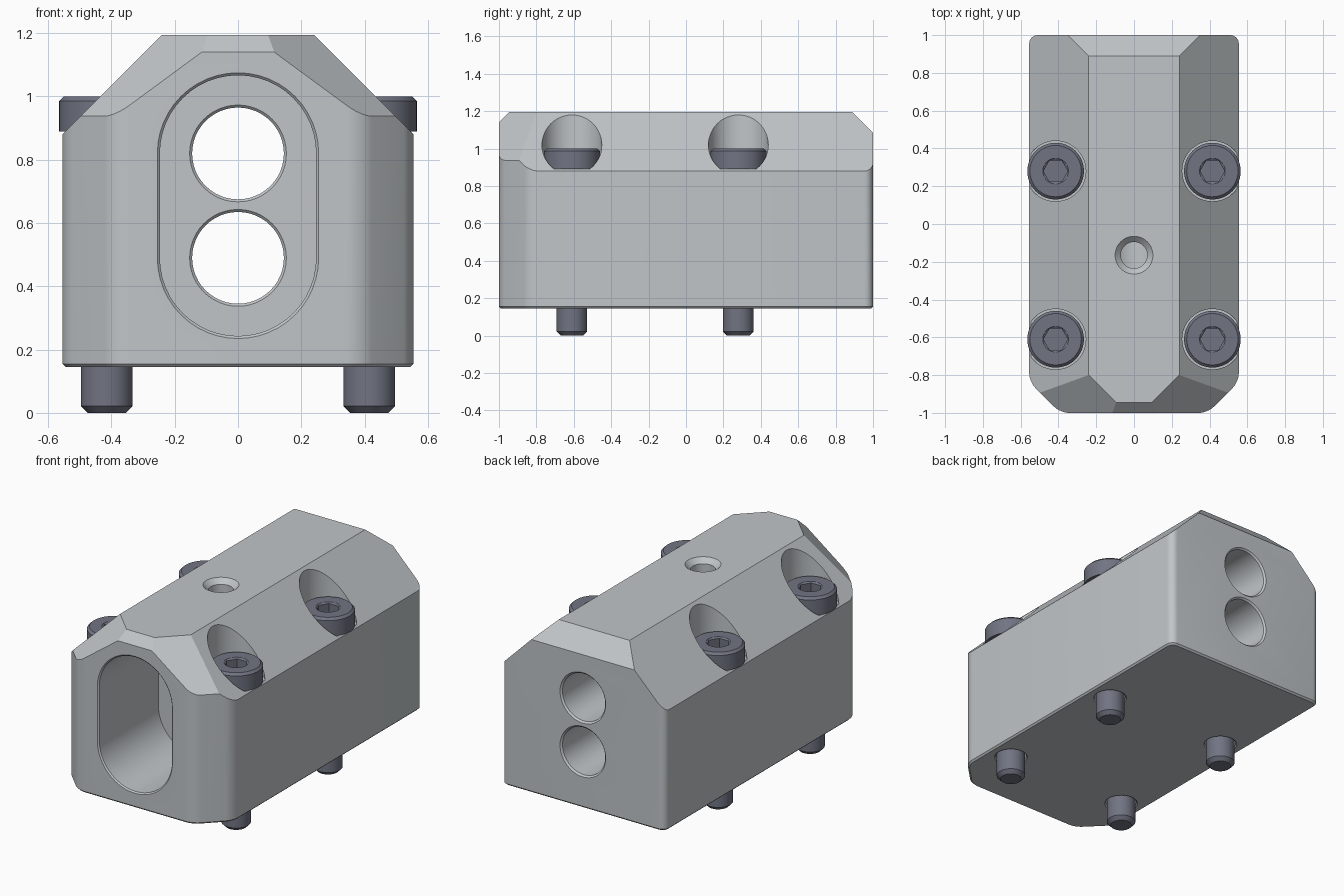
import bpy, bmesh
from math import pi, sin, cos, radians
from mathutils import Vector

cube = bpy.data.objects.get("Cube")
if cube:
    bpy.data.objects.remove(cube, do_unlink=True)


def material(name, rgb):
    m = bpy.data.materials.new(name)
    m.use_nodes = True
    m.diffuse_color = (*rgb, 1)
    m.node_tree.nodes["Principled BSDF"].inputs["Base Color"].default_value = (*rgb, 1)
    return m


aluminium = material("light grey metal", (0.53, 0.56, 0.58))
steel = material("dark blue grey steel", (0.165, 0.175, 0.225))
SEG = 48


def circle(r):
    return [(r * cos(2 * pi * i / SEG), r * sin(2 * pi * i / SEG)) for i in range(SEG)]


def hexagon(apothem):
    pts = []
    for i in range(SEG):
        a = 2 * pi * i / SEG
        r = apothem / cos(a % (pi / 3) - pi / 6)
        pts.append((r * cos(a), r * sin(a)))
    return pts


def stadium(r, half):
    right = [(r * cos(pi * i / 24), half + r * sin(pi * i / 24)) for i in range(25)]
    return right + [(-x, -z) for x, z in right]


def loft(rings, axis="z", centre=(0, 0)):
    """Capped solid through (outline, position) rings along the y or z axis."""
    bm = bmesh.new()
    loops = []
    for pts, d in rings:
        flat = [(u + centre[0], v + centre[1]) for u, v in pts]
        loops.append([bm.verts.new((u, v, d) if axis == "z" else (u, d, v)) for u, v in flat])
    n = len(loops[0])
    for a, b in zip(loops, loops[1:]):
        for i in range(n):
            bm.faces.new((a[i], a[(i + 1) % n], b[(i + 1) % n], b[i]))
    bm.faces.new(loops[0])
    bm.faces.new(loops[-1])
    bmesh.ops.recalc_face_normals(bm, faces=bm.faces)
    return bm


def make(name, bm, mat):
    me = bpy.data.meshes.new(name)
    bm.to_mesh(me)
    bm.free()
    me.materials.append(mat)
    ob = bpy.data.objects.new(name, me)
    bpy.context.collection.objects.link(ob)
    return ob


def activate(ob):
    bpy.ops.object.select_all(action="DESELECT")
    ob.select_set(True)
    bpy.context.view_layer.objects.active = ob


def cut(target, bm):
    cutter = make("cutter", bm, aluminium)
    cutter.hide_render = True
    mod = target.modifiers.new("cut", "BOOLEAN")
    mod.operation, mod.solver, mod.object = "DIFFERENCE", "EXACT", cutter
    activate(target)
    bpy.ops.object.modifier_apply(modifier=mod.name)
    bpy.data.objects.remove(cutter, do_unlink=True)


# Block: plan outline with clipped front corners, rounded vertical edges
BOTTOM, TOP = 0.145, 1.195
half_plan = [(0.39, -1), (0.555, -0.835), (0.555, 1)]
plan = half_plan + [(-x, y) for x, y in reversed(half_plan)]
bm = loft([(plan, BOTTOM), (plan, TOP)])
upright = [e for e in bm.edges if abs(e.verts[0].co.z - e.verts[1].co.z) > 0.5]
bmesh.ops.bevel(bm, geom=upright, offset=0.045, segments=6, profile=0.5, affect="EDGES")
low = [e for e in bm.edges if all(v.co.z < BOTTOM + 0.001 for v in e.verts)]
bmesh.ops.bevel(bm, geom=low, offset=0.01, segments=1, affect="EDGES")

# Sloped shoulders, front corner facets, front and back top chamfers
planes = [((0, -0.945, TOP), (0, -1, 1)), ((0, 0.89, TOP), (0, 1, 1))]
for s in (-1, 1):
    planes.append(((s * 0.24, 0, TOP), (s, 0, 1)))
    planes.append(((s * 0.24, -0.80, TOP), (s, -1, 1.36)))
for co, no in planes:
    res = bmesh.ops.bisect_plane(bm, geom=bm.verts[:] + bm.edges[:] + bm.faces[:], dist=1e-5,
                                 plane_co=Vector(co), plane_no=Vector(no), clear_outer=True)
    rim = [e for e in res["geom_cut"] if isinstance(e, bmesh.types.BMEdge)]
    bmesh.ops.contextual_create(bm, geom=rim)
bmesh.ops.recalc_face_normals(bm, faces=bm.faces)
block = make("block_body", bm, aluminium)

# Front slot with a chamfered rim
UPPER, LOWER, FLOOR = 0.82, 0.49, -0.42
half = (UPPER - LOWER) / 2
cut(block, loft([(stadium(0.265, half), -1.01), (stadium(0.247, half), -0.992),
                 (stadium(0.247, half), FLOOR)], "y", (0, (UPPER + LOWER) / 2)))

# Two bores from the slot floor out through the back
for z in (UPPER, LOWER):
    cut(block, loft([(circle(0.163), FLOOR - 0.01), (circle(0.145), FLOOR + 0.008),
                     (circle(0.145), 0.99), (circle(0.165), 1.01)], "y", (0, z)))

# Countersunk hole in the top
cut(block, loft([(circle(0.07), UPPER), (circle(0.07), TOP - 0.03),
                 (circle(0.11), TOP + 0.01)], "z", (0, -0.165)))

# Four counterbored screw seats and their cap screws
SEAT, HEAD = 0.89, 1.0
for side, s in (("left", 1), ("right", -1)):
    for end, y in (("front", -0.61), ("back", 0.28)):
        at = (s * 0.415, y)
        cut(block, loft([(circle(0.105), BOTTOM - 0.01), (circle(0.088), BOTTOM + 0.007),
                         (circle(0.088), SEAT), (circle(0.16), SEAT),
                         (circle(0.16), TOP + 0.1)], "z", at))
        screw = loft([(circle(0.06), 0), (circle(0.082), 0.022), (circle(0.082), SEAT),
                      (circle(0.15), SEAT), (circle(0.15), HEAD - 0.014),
                      (circle(0.136), HEAD), (circle(0.068), HEAD),
                      (hexagon(0.056), HEAD - 0.008), (hexagon(0.056), HEAD - 0.065)], "z", at)
        ob = make(f"cap_screw_{end}_{side}", screw, steel)
        activate(ob)
        bpy.ops.object.shade_smooth_by_angle(angle=radians(25))

activate(block)
bpy.ops.object.shade_smooth_by_angle(angle=radians(20))
